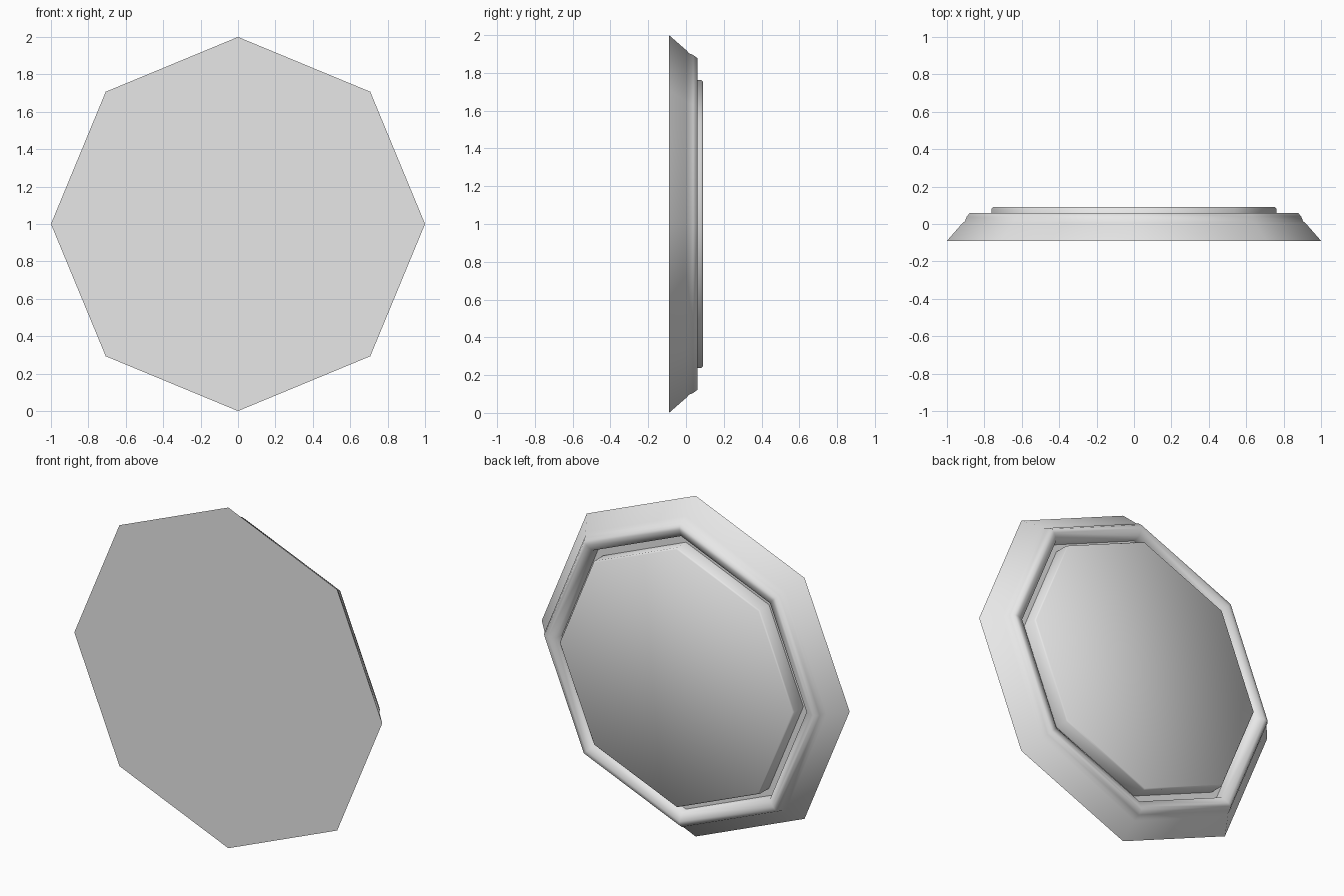
import bpy, bmesh, math

if "Cube" in bpy.data.objects:
    bpy.data.objects.remove(bpy.data.objects["Cube"])

SIDES = 8
grey = bpy.data.materials.new("light_grey")
grey.diffuse_color = (0.8, 0.8, 0.8, 1)
grey.use_nodes = True
grey.node_tree.nodes["Principled BSDF"].inputs["Base Color"].default_value = grey.diffuse_color


def turned_part(name, profile, angle):
    """Sweep (radius, y) points round the y axis into a closed eight-sided part."""
    bm = bmesh.new()
    rings = []
    for r, y in profile:
        rings.append([bm.verts.new((r * math.cos(2 * math.pi * i / SIDES), y,
                                    1 + r * math.sin(2 * math.pi * i / SIDES)))
                      for i in range(SIDES)])
    for a, b in zip(rings, rings[1:]):
        for i in range(SIDES):
            j = (i + 1) % SIDES
            bm.faces.new((a[i], a[j], b[j], b[i]))
    bm.faces.new(rings[0])
    bm.faces.new(rings[-1])
    bmesh.ops.recalc_face_normals(bm, faces=bm.faces)
    mesh = bpy.data.meshes.new(name)
    bm.to_mesh(mesh)
    bm.free()
    mesh.materials.append(grey)
    obj = bpy.data.objects.new(name, mesh)
    bpy.context.collection.objects.link(obj)
    bpy.ops.object.select_all(action='DESELECT')
    obj.select_set(True)
    bpy.context.view_layer.objects.active = obj
    bpy.ops.object.shade_smooth_by_angle(angle=math.radians(angle))
    return obj


# Sloped frame with a small step, a rounded rim and a groove behind it
turned_part("frame", [(1.0, -0.09), (0.917, 0.005), (0.905, 0.013),
                      (0.895, 0.038), (0.878, 0.06), (0.855, 0.06),
                      (0.815, 0.045), (0.805, 0.0)], 65)

# Raised back panel with a softened edge
turned_part("back_panel", [(0.762, -0.01), (0.762, 0.082),
                           (0.754, 0.09)], 48)
